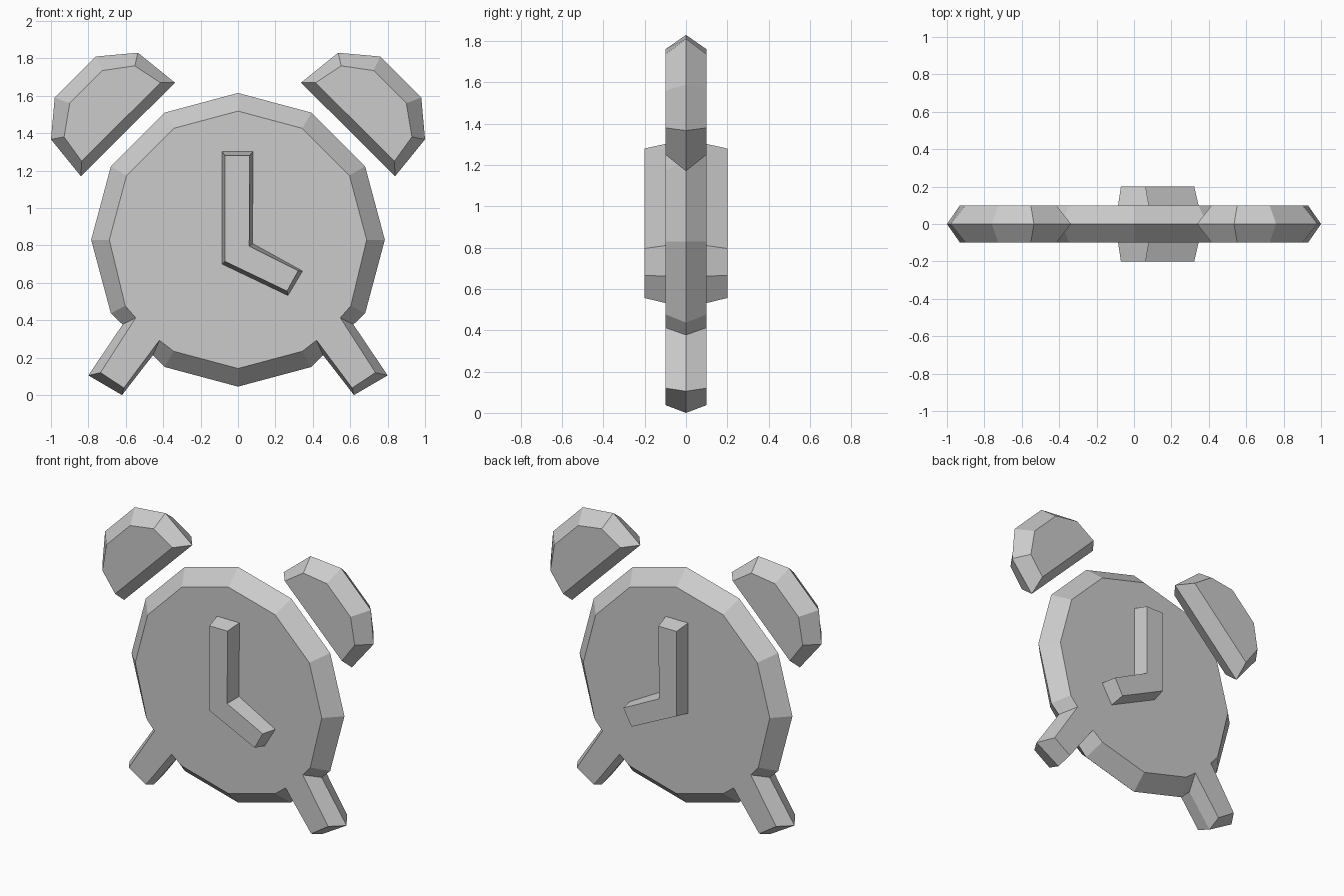
import bpy, bmesh
from math import sin, cos, radians

if "Cube" in bpy.data.objects:
    bpy.data.objects.remove(bpy.data.objects["Cube"])


def solid(name, rings):
    """Loft (y, outline) rings of equal point count and cap both ends."""
    bm = bmesh.new()
    loops = [[bm.verts.new((x, y, z)) for x, z in pts] for y, pts in rings]
    n = len(loops[0])
    for a, b in zip(loops, loops[1:]):
        for i in range(n):
            j = (i + 1) % n
            bm.faces.new((a[i], a[j], b[j], b[i]))
    bm.faces.new(loops[0][::-1])
    bm.faces.new(loops[-1])
    bmesh.ops.recalc_face_normals(bm, faces=bm.faces[:])
    mesh = bpy.data.meshes.new(name)
    bm.to_mesh(mesh)
    bm.free()
    ob = bpy.data.objects.new(name, mesh)
    bpy.context.collection.objects.link(ob)
    return ob


def case_outline(radius, leg):
    """Twelve-sided dial with a leg let into each lower side, mirrored in x."""
    def rim(k):
        a = radians(30 * k)
        return (radius * sin(a), 0.83 + radius * cos(a))
    half = [rim(k) for k in range(4)] + leg + [rim(5), rim(6)]
    return half + [(-x, z) for x, z in half[-2:0:-1]]


# Clock case and legs, widest at the middle plane
case_mid = case_outline(0.785, [(0.68, 0.437), (0.617, 0.377), (0.80, 0.105),
                                (0.62, 0.0), (0.455, 0.213)])
case_face = case_outline(0.688, [(0.603, 0.477), (0.547, 0.413), (0.735, 0.12),
                                 (0.61, 0.038), (0.42, 0.293)])
solid("clock_case", [(-0.1, case_face), (0, case_mid), (0.1, case_face)])

# Pair of floating bells
bell_mid = [(0.337, 1.67), (0.535, 1.83), (0.76, 1.81), (0.98, 1.59),
            (1.0, 1.367), (0.84, 1.17)]
bell_face = [(0.415, 1.67), (0.552, 1.76), (0.725, 1.735), (0.90, 1.56),
             (0.93, 1.38), (0.836, 1.25)]
for side, s in (("left", -1), ("right", 1)):
    mid = [(s * x, z) for x, z in bell_mid]
    face = [(s * x, z) for x, z in bell_face]
    solid(side + "_bell", [(-0.1, face), (0, mid), (0.1, face)])

# Bent clock hands, standing proud on both front and back
hand_base = [(-0.085, 1.302), (0.08, 1.302), (0.078, 0.81), (0.345, 0.663),
             (0.267, 0.532), (-0.085, 0.70)]
hand_top = [(-0.07, 1.28), (0.062, 1.28), (0.06, 0.796), (0.322, 0.665),
            (0.262, 0.556), (-0.07, 0.715)]
solid("clock_hands", [(-0.2, hand_top), (-0.1, hand_base),
                      (0.1, hand_base), (0.2, hand_top)])
